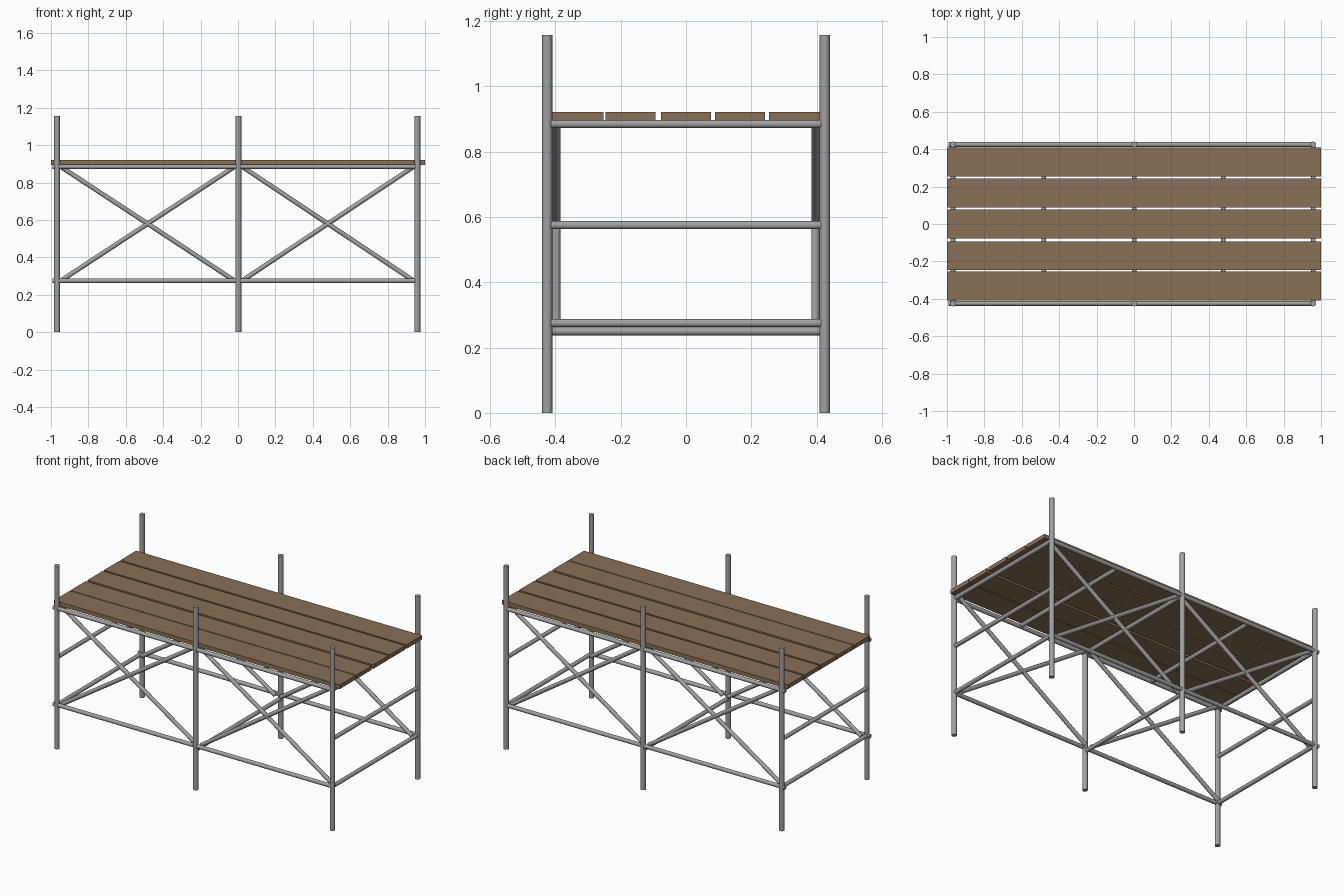
import bpy
import math
from mathutils import Vector

if "Cube" in bpy.data.objects:
    bpy.data.objects.remove(bpy.data.objects["Cube"])


def material(name, colour):
    m = bpy.data.materials.new(name)
    m.diffuse_color = (*colour, 1)
    m.use_nodes = True
    m.node_tree.nodes["Principled BSDF"].inputs["Base Color"].default_value = m.diffuse_color
    return m


STEEL = material("grey steel", (0.36, 0.36, 0.36))
WOOD = material("brown wood", (0.25, 0.16, 0.092))


def tube(name, a, b, r=0.0125):
    a, b = Vector(a), Vector(b)
    d = b - a
    bpy.ops.mesh.primitive_cylinder_add(vertices=16, radius=r, depth=d.length,
                                        location=(a + b) / 2)
    o = bpy.context.object
    o.rotation_euler = d.to_track_quat('Z', 'Y').to_euler()
    o.name = name
    o.data.materials.append(STEEL)
    bpy.ops.object.shade_smooth_by_angle(angle=math.radians(40))
    return o


XS = (-0.968, 0.002, 0.959)   # post positions along the length
LOW, HIGH = 0.275, 0.885      # rail heights

for side, s in (("front", -1), ("back", 1)):
    y = s * 0.425
    # upright posts
    for x in XS:
        tube(side + "_post", (x, y, 0), (x, y, 1.157), 0.0155)
    # long rails
    for z in (LOW, HIGH):
        tube(side + "_rail", (-0.992, y, z), (0.968, y, z))
    # crossed braces on the inside of each bay
    yb = s * 0.397
    for x0, x1 in zip(XS, XS[1:]):
        a, b = x0 + 0.02, x1 - 0.02
        tube(side + "_brace_up", (a, yb, LOW), (b, yb, HIGH))
        tube(side + "_brace_down", (a, yb, HIGH), (b, yb, LOW))

# ladder rails at both ends
for x in (XS[0], XS[2]):
    for z in (LOW, 0.575, HIGH):
        tube("end_rail", (x, -0.414, z), (x, 0.414, z))

# middle bottom tie and deck bearers
tube("middle_tie", (XS[1], -0.41, 0.25), (XS[1], 0.41, 0.25))
for x in (-0.483, XS[1], 0.477):
    tube("deck_bearer", (x, -0.41, HIGH), (x, 0.41, HIGH))

# deck planks
for y0, y1 in ((-0.41, -0.253), (-0.247, -0.093), (-0.077, 0.077),
               (0.089, 0.242), (0.254, 0.41)):
    bpy.ops.mesh.primitive_cube_add(size=1, location=(0, (y0 + y1) / 2, 0.908))
    o = bpy.context.object
    o.scale = (2, y1 - y0, 0.026)
    o.name = "deck_plank"
    o.data.materials.append(WOOD)
